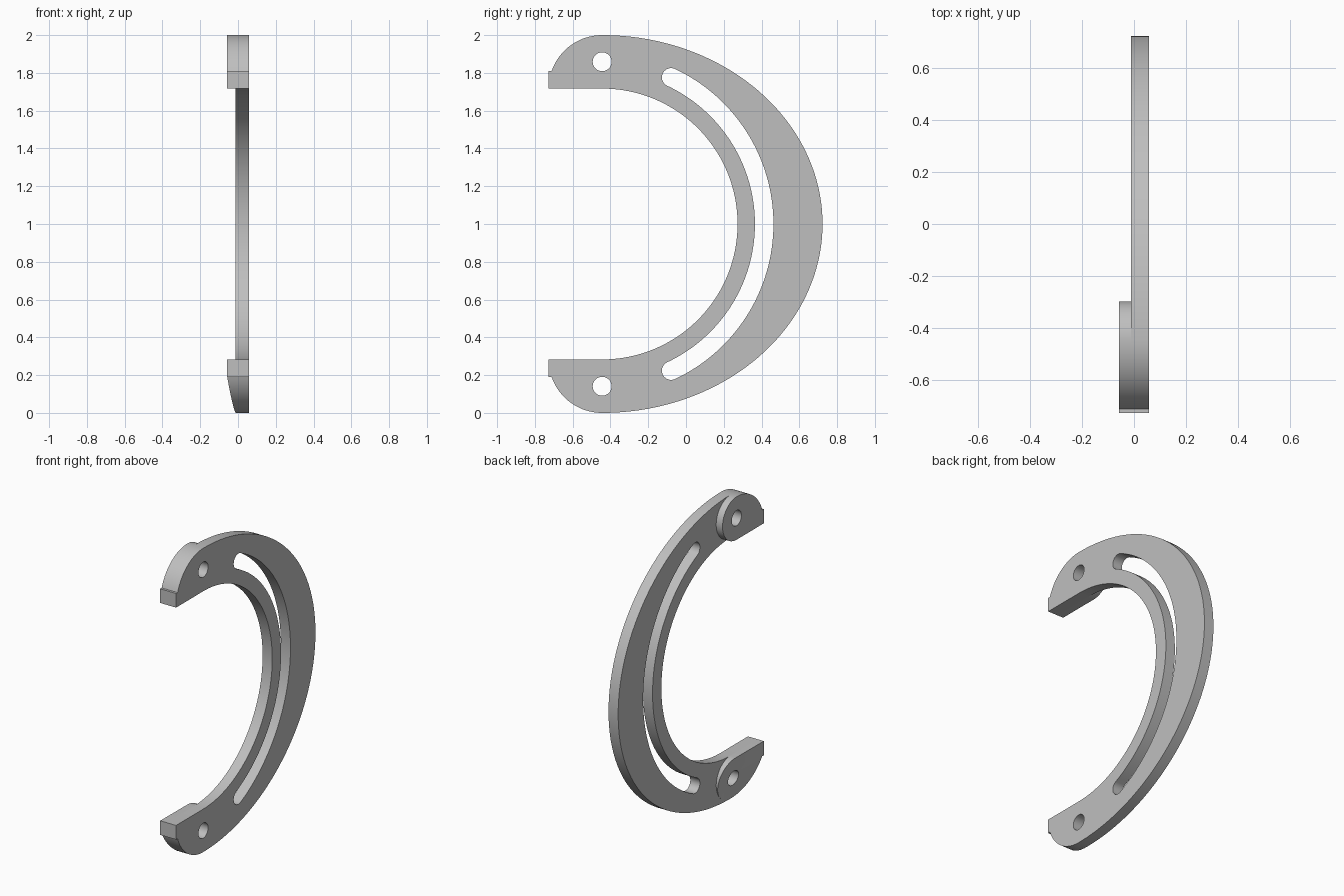
import bpy, bmesh
from math import sin, cos, radians

cube = bpy.data.objects.get("Cube")
if cube:
    bpy.data.objects.remove(cube)

# One plain grey for the whole bracket
grey = bpy.data.materials.new("plain grey")
grey.use_nodes = True
colour = (0.52, 0.52, 0.52, 1)
grey.diffuse_color = colour
grey.node_tree.nodes["Principled BSDF"].inputs["Base Color"].default_value = colour

CY, CZ = -0.444, 1.0             # common centre of the arcs (y, z)
HOLE_Z = 1.859
BACK, STEP, FACE = -0.058, -0.012, 0.058   # x levels
INNER = 0.717                    # inner ring radius
NOSE = 0.283                     # radius of the rounded end
TAB_Y, TAB_Z = -0.727, 1.81


def arc(cy, cz, ry, rz, start, end, steps):
    """Points on an elliptical arc in the y-z plane, angles in degrees."""
    angles = [radians(start + (end - start) * i / steps) for i in range(steps + 1)]
    return [(cy + ry * cos(a), cz + rz * sin(a)) for a in angles]


def flip(points):
    return [(y, 2 * CZ - z) for y, z in points]


def extruded(name, loops, x0, x1, shape=None):
    """Fill the outline with its openings and extrude it along x."""
    bm = bmesh.new()
    edges = []
    for loop in loops:
        verts = [bm.verts.new((x0, y, z)) for y, z in loop]
        edges += [bm.edges.new((v, verts[i - 1])) for i, v in enumerate(verts)]
    bmesh.ops.triangle_fill(bm, edges=edges, use_beauty=True)
    result = bmesh.ops.extrude_face_region(bm, geom=bm.faces[:], use_keep_orig=True)
    for v in result["geom"]:
        if isinstance(v, bmesh.types.BMVert):
            v.co.x = shape(v.co.y, v.co.z) if shape else x1
    bmesh.ops.recalc_face_normals(bm, faces=bm.faces)
    mesh = bpy.data.meshes.new(name)
    bm.to_mesh(mesh)
    bm.free()
    mesh.materials.append(grey)
    obj = bpy.data.objects.new(name, mesh)
    bpy.context.collection.objects.link(obj)
    bpy.ops.object.select_all(action="DESELECT")
    obj.select_set(True)
    bpy.context.view_layer.objects.active = obj
    bpy.ops.object.shade_smooth_by_angle(angle=radians(30))
    return obj


# Rounded nose and square tab at the upper end
nose = arc(CY, CZ + INNER, NOSE, NOSE, 90, 160.8, 20)
tab = [(nose[-1][0], TAB_Z), (TAB_Y, TAB_Z), (TAB_Y, CZ + INNER)]
end_outline = nose[:-1] + tab
hole = arc(CY, HOLE_Z, 0.05, 0.05, 0, 360, 32)[:-1]

# Crescent plate with a curved slot and two bolt holes
outer = arc(CY, CZ, 1.167, 1.0, -90, 90, 96)
inner = arc(CY, CZ, INNER, INNER, 90, -90, 80)
outline = outer[:-1] + end_outline + inner + flip(end_outline)[:0:-1]

SLOT_R, SLOT_W, SLOT_A = 0.858, 0.049, 64.8
end_y = CY + SLOT_R * cos(radians(SLOT_A))
end_z = CZ + SLOT_R * sin(radians(SLOT_A))
slot_cap = arc(end_y, end_z, SLOT_W, SLOT_W, SLOT_A, SLOT_A + 180, 16)
r_out, r_in = SLOT_R + SLOT_W, SLOT_R - SLOT_W
slot = (arc(CY, CZ, r_out, r_out, -SLOT_A, SLOT_A, 64)[:-1] + slot_cap
        + arc(CY, CZ, r_in, r_in, SLOT_A, -SLOT_A, 64)[1:-1]
        + flip(slot_cap)[:0:-1])
extruded("crescent_plate", [outline, slot, hole, flip(hole)], STEP, FACE)

# Raised bosses around the bolt holes; the lower one tapers outwards
boss_round = arc(CY, (CZ + INNER + 2) / 2, 0.147, NOSE / 2, -90, 90, 32)
boss = boss_round[:-1] + end_outline


def taper(y, z):
    drop = 0.06 * (y + 0.70) + 0.157 * (0.2 - z)
    return BACK + min(max(drop, 0), 0.0455)


extruded("upper_boss", [boss, hole], STEP, BACK)
extruded("lower_boss", [flip(boss), flip(hole)], STEP, BACK, taper)
